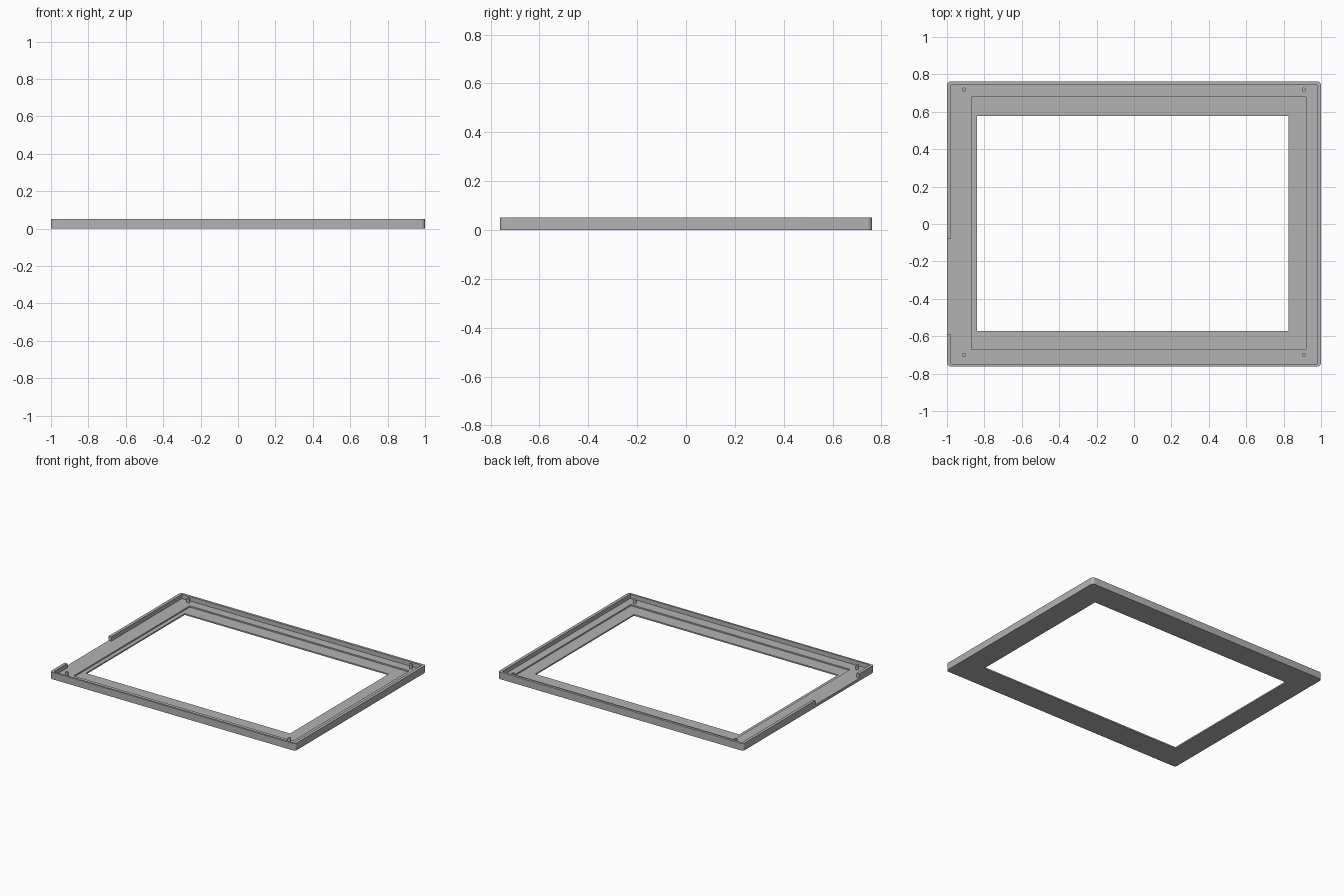
import bpy, bmesh, math

if "Cube" in bpy.data.objects:
    bpy.data.objects.remove(bpy.data.objects["Cube"])

grey = bpy.data.materials.new("plain grey")
grey.diffuse_color = (0.45, 0.45, 0.45, 1)
grey.use_nodes = True
grey.node_tree.nodes["Principled BSDF"].inputs["Base Color"].default_value = grey.diffuse_color


def box(name, x0, x1, y0, y1, z0, z1, radius=0.0):
    """Box from its limits, with optional rounded upright corners."""
    bm = bmesh.new()
    bmesh.ops.create_cube(bm, size=1)
    for v in bm.verts:
        v.co.x = x1 if v.co.x > 0 else x0
        v.co.y = y1 if v.co.y > 0 else y0
        v.co.z = z1 if v.co.z > 0 else z0
    if radius:
        upright = [e for e in bm.edges
                   if abs(e.verts[0].co.z - e.verts[1].co.z) > 1e-4]
        bmesh.ops.bevel(bm, geom=upright, offset=radius, segments=6,
                        profile=0.5, affect='EDGES')
    mesh = bpy.data.meshes.new(name)
    bm.to_mesh(mesh)
    bm.free()
    ob = bpy.data.objects.new(name, mesh)
    bpy.context.collection.objects.link(ob)
    mesh.materials.append(grey)
    return ob


def select(ob):
    bpy.ops.object.select_all(action='DESELECT')
    ob.select_set(True)
    bpy.context.view_layer.objects.active = ob


FLOOR, LEDGE, TOP = 0.02, 0.01, 0.052

# Frame body: rounded slab hollowed out in steps
frame = box("bezel_frame", -1, 1, -0.762, 0.762, 0, TOP, 0.02)
cutters = [
    box("tray_cutter", -0.978, 0.978, -0.748, 0.744, FLOOR, 0.2),
    box("ledge_cutter", -0.87, 0.92, -0.672, 0.68, LEDGE, 0.2),
    box("window_cutter", -0.84, 0.825, -0.572, 0.578, -0.1, 0.2),
    box("side_gap_cutter", -1.1, -0.95, -0.592, -0.08, FLOOR, 0.2),
]
for cutter in cutters:
    cutter.hide_render = True
    mod = frame.modifiers.new(cutter.name, 'BOOLEAN')
    mod.operation = 'DIFFERENCE'
    mod.solver = 'EXACT'
    mod.object = cutter
    select(frame)
    bpy.ops.object.modifier_apply(modifier=mod.name)
    bpy.data.objects.remove(cutter)
select(frame)
bpy.ops.object.shade_smooth_by_angle(angle=math.radians(30))

# Corner pegs standing on the tray floor
for x in (-0.908, 0.908):
    for y in (-0.70, 0.718):
        bpy.ops.mesh.primitive_cylinder_add(
            vertices=24, radius=0.011, depth=0.032,
            location=(x, y, FLOOR + 0.015))
        peg = bpy.context.object
        peg.name = "corner_peg"
        peg.data.materials.append(grey)
        bpy.ops.object.shade_smooth_by_angle(angle=math.radians(30))
